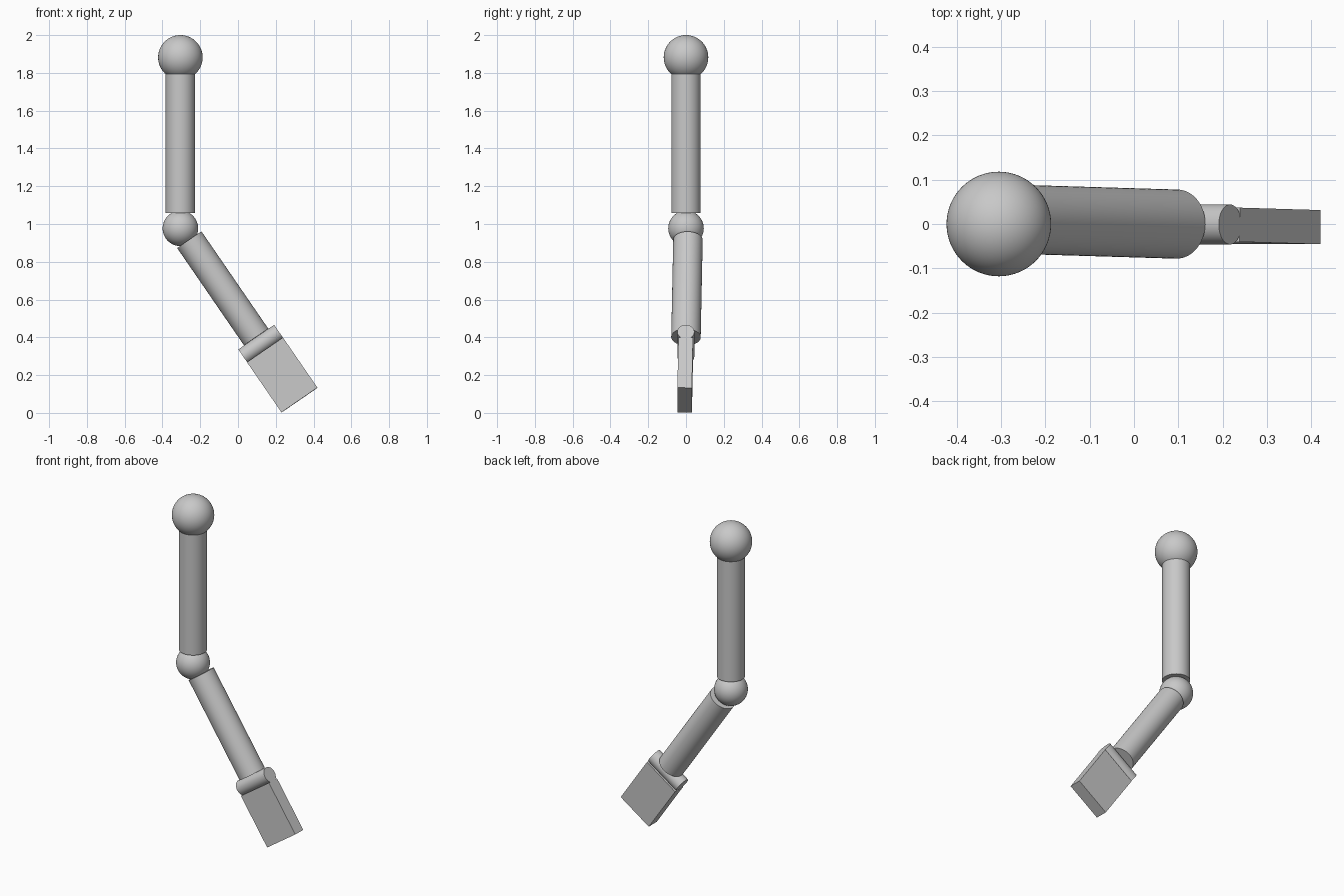
import bpy
import math
from mathutils import Vector, Matrix

cube = bpy.data.objects.get("Cube")
if cube:
    bpy.data.objects.remove(cube, do_unlink=True)

# Single flat colour
grey = bpy.data.materials.new("light grey")
grey.use_nodes = True
colour = (0.58, 0.58, 0.58, 1)
grey.diffuse_color = colour
grey.node_tree.nodes["Principled BSDF"].inputs["Base Color"].default_value = colour


def finish(name, smooth=True):
    obj = bpy.context.object
    obj.name = name
    obj.data.materials.append(grey)
    if smooth:
        bpy.ops.object.shade_smooth_by_angle(angle=math.radians(40))
    return obj


def ball(name, centre, radius):
    bpy.ops.mesh.primitive_uv_sphere_add(segments=64, ring_count=32,
                                         radius=radius, location=centre)
    return finish(name)


def rod(name, start, end, radius):
    start, end = Vector(start), Vector(end)
    axis = end - start
    bpy.ops.mesh.primitive_cylinder_add(
        vertices=64, radius=radius, depth=axis.length,
        location=(start + end) / 2,
        rotation=axis.to_track_quat("Z", "Y").to_euler())
    return finish(name)


# Lower arm frame: along the arm, across the hand, through the hand
along = Vector((0.566, -0.017, -0.824)).normalized()
across = Vector((0.824, 0, 0.566)).normalized()
through = along.cross(across)

# Shoulder, upper arm and elbow
arm_x = -0.305
ball("shoulder_joint", (arm_x, 0, 1.882), 0.118)
rod("upper_arm", (arm_x, 0, 1.88), (arm_x, 0, 1.057), 0.078)
ball("elbow_joint", (arm_x, 0, 0.977), 0.094)

# Forearm ends where it touches the wrist roller
wrist = Vector((0.122, -0.001, 0.364))
forearm_end = wrist - along * 0.045
rod("forearm", forearm_end - along * 0.625, forearm_end, 0.078)
rod("wrist_roller", wrist - across * 0.115, wrist + across * 0.115, 0.045)

# Flat hand slab
length = 0.322
bpy.ops.mesh.primitive_cube_add(size=1)
hand = finish("hand", smooth=False)
frame = Matrix((across, through, along)).transposed().to_4x4()
centre = wrist + along * (0.0375 + length / 2)
hand.matrix_world = (Matrix.Translation(centre) @ frame
                     @ Matrix.Diagonal((0.231, 0.077, length, 1)))
